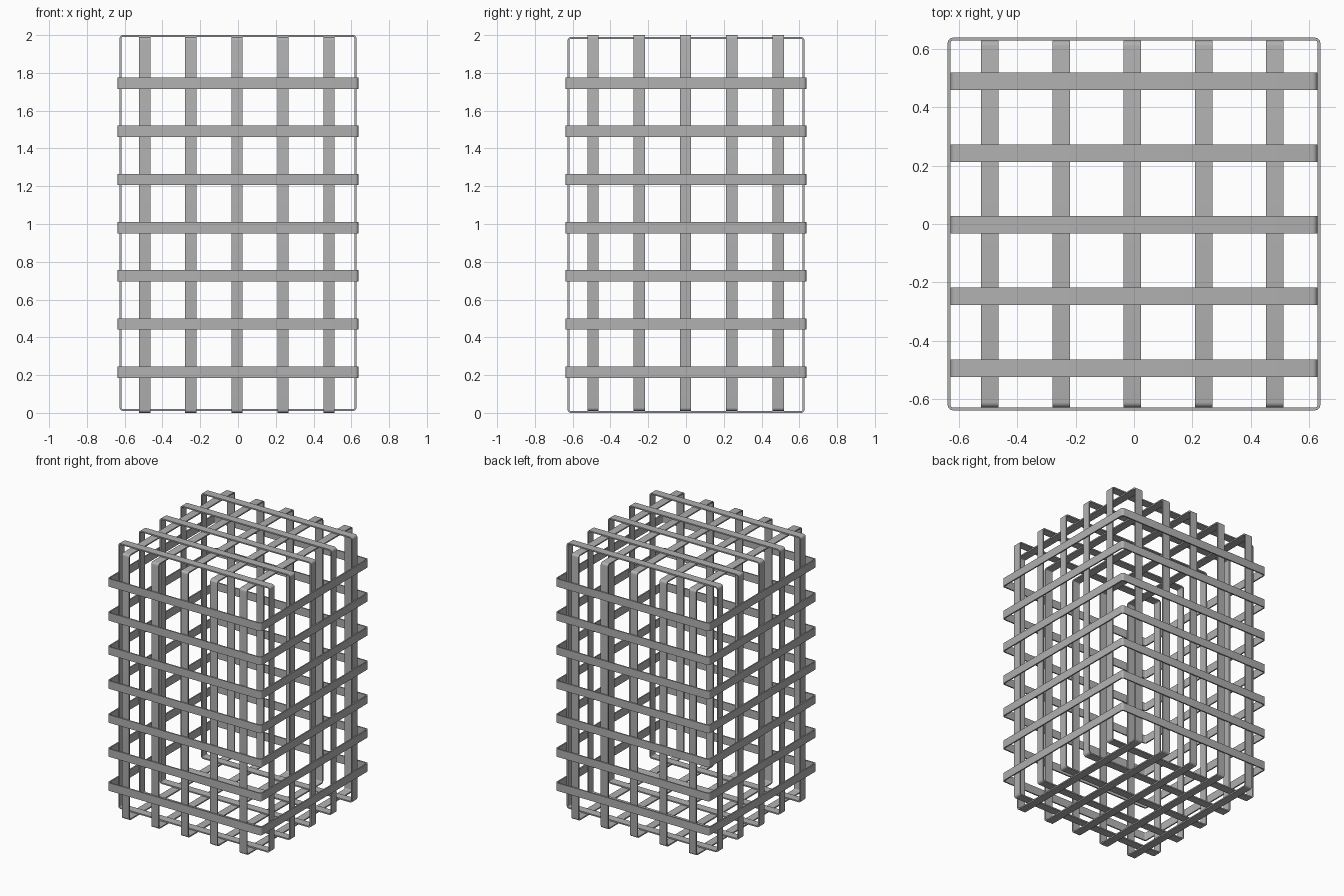
import bpy, bmesh
from math import cos, sin, pi

if "Cube" in bpy.data.objects:
    bpy.data.objects.remove(bpy.data.objects["Cube"])

W, T = 0.06, 0.0095      # strip width and thickness
SEG = 5                  # corner segments

# Dark grey metal
mat = bpy.data.materials.new("dark_grey")
mat.diffuse_color = (0.44, 0.44, 0.44, 1)
mat.use_nodes = True
mat.node_tree.nodes["Principled BSDF"].inputs["Base Color"].default_value = mat.diffuse_color


def rounded_rect(hu, hv, r):
    pts = []
    for k, (su, sv) in enumerate([(1, 1), (-1, 1), (-1, -1), (1, -1)]):
        for i in range(SEG + 1):
            a = pi / 2 * (k + i / SEG)
            pts.append((su * (hu - r) + r * cos(a), sv * (hv - r) + r * sin(a)))
    return pts


def strip_loop(name, hu, hv, place):
    """Closed flat strip; place(u, v, w) maps loop plane and width to xyz."""
    outer = rounded_rect(hu, hv, 0.018)
    inner = rounded_rect(hu - T, hv - T, 0.018 - T)
    bm = bmesh.new()
    rings = [[bm.verts.new(place(u, v, w)) for u, v in pts]
             for pts, w in ((outer, -W / 2), (outer, W / 2), (inner, W / 2), (inner, -W / 2))]
    n = len(outer)
    for a in range(4):
        p, q = rings[a], rings[(a + 1) % 4]
        for i in range(n):
            j = (i + 1) % n
            bm.faces.new((p[i], p[j], q[j], q[i]))
    bmesh.ops.recalc_face_normals(bm, faces=bm.faces)
    for f in bm.faces:
        f.smooth = True
    for e in bm.edges:
        e.smooth = e.calc_face_angle(0) < 0.6
    me = bpy.data.meshes.new(name)
    bm.to_mesh(me)
    bm.free()
    me.materials.append(mat)
    bpy.context.collection.objects.link(bpy.data.objects.new(name, me))


# Upright loops: one set runs across x (slightly higher), one across y
for i in range(5):
    py = -0.4925 + 0.245 * i
    px = -0.493 + 0.2437 * i
    strip_loop(f"upright_loop_x_{i}", 0.627, 0.995,
               lambda u, v, w: (u, py + w, 1.005 + v))
    strip_loop(f"upright_loop_y_{i}", 0.627, 0.995,
               lambda u, v, w: (px + w, u, 0.995 + v))

# Horizontal bands wrapped around the outside
for i in range(7):
    z = 0.216 + 0.255 * i
    strip_loop(f"horizontal_band_{i}", 0.637, 0.637,
               lambda u, v, w: (u, v, z + w))
